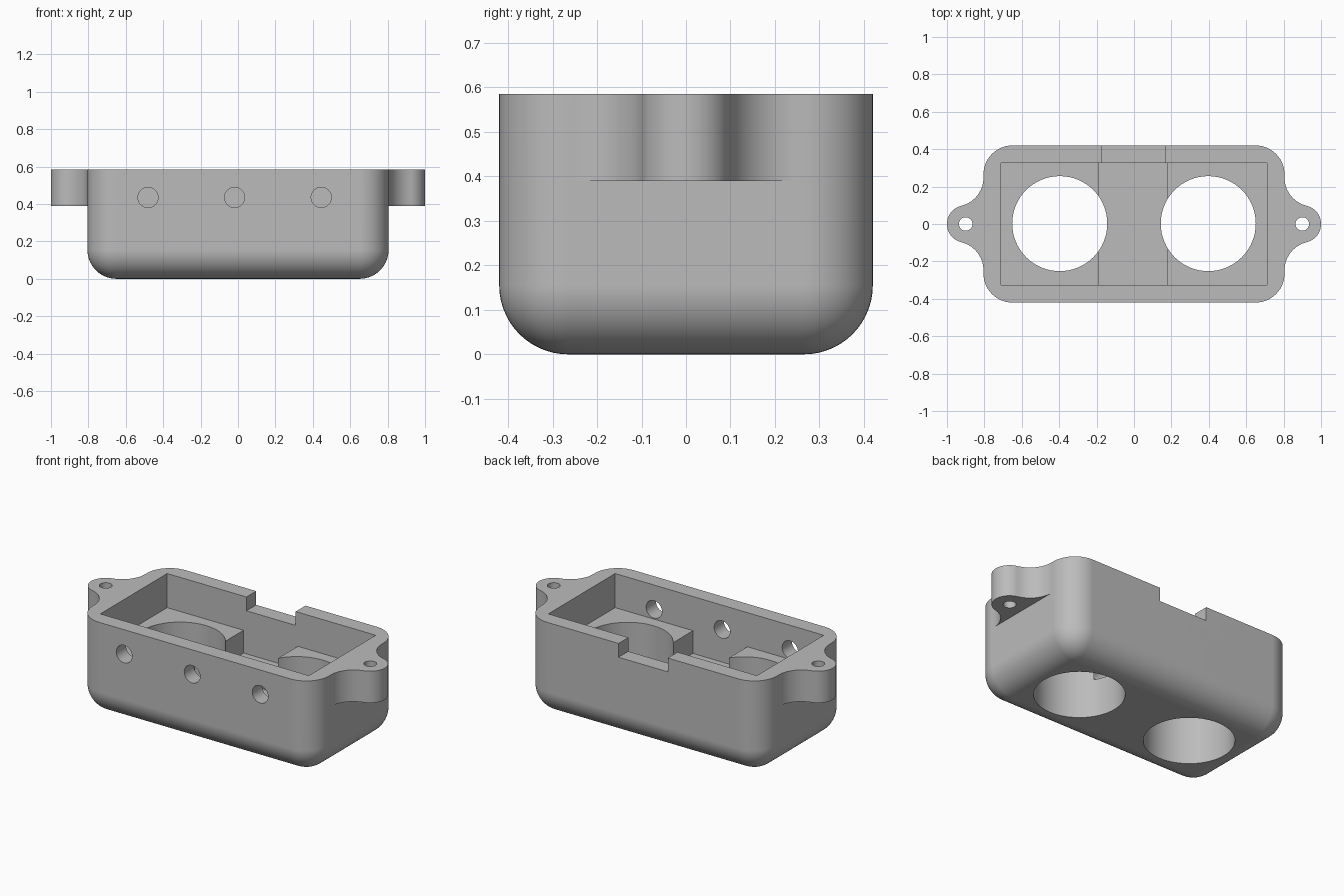
import bpy, bmesh
from math import pi, sin, cos, sqrt, atan2, radians
from mathutils import Matrix, Vector

if "Cube" in bpy.data.objects:
    bpy.data.objects.remove(bpy.data.objects["Cube"], do_unlink=True)

# Overall sizes
HALF_X, HALF_Y, TOP = 0.805, 0.42, 0.585
ROUND = 0.155
EAR_X, EAR_R, EAR_Z, FILLET = 0.9, 0.1, 0.39, 0.155

grey = bpy.data.materials.new("plain grey")
grey.use_nodes = True
colour = (0.5, 0.5, 0.5, 1)
grey.diffuse_color = colour
grey.node_tree.nodes["Principled BSDF"].inputs["Base Color"].default_value = colour


def finish(name, bm):
    bmesh.ops.recalc_face_normals(bm, faces=bm.faces)
    mesh = bpy.data.meshes.new(name)
    bm.to_mesh(mesh)
    bm.free()
    mesh.materials.append(grey)
    obj = bpy.data.objects.new(name, mesh)
    bpy.context.collection.objects.link(obj)
    return obj


def box_mesh(x0, x1, y0, y1, z0, z1):
    bm = bmesh.new()
    bmesh.ops.create_cube(bm, size=1)
    bmesh.ops.scale(bm, vec=(x1 - x0, y1 - y0, z1 - z0), verts=bm.verts)
    bmesh.ops.translate(bm, vec=((x0 + x1) / 2, (y0 + y1) / 2, (z0 + z1) / 2), verts=bm.verts)
    return bm


def cylinder(name, centre, radius, depth, along_y=False, sides=64):
    bm = bmesh.new()
    turn = Matrix.Rotation(pi / 2 if along_y else 0, 4, "X")
    bmesh.ops.create_cone(bm, cap_ends=True, segments=sides, radius1=radius, radius2=radius,
                          depth=depth, matrix=Matrix.Translation(centre) @ turn)
    return finish(name, bm)


def combine(target, tool, operation):
    mod = target.modifiers.new("combine", "BOOLEAN")
    mod.operation, mod.solver, mod.object = operation, "EXACT", tool
    tool.hide_render = True
    bpy.context.view_layer.objects.active = target
    bpy.ops.object.modifier_apply(modifier=mod.name)
    bpy.data.objects.remove(tool, do_unlink=True)


def mounting_ear(side):
    # Round tip blended into the end wall by two concave fillets
    cx = HALF_X + FILLET
    cy = sqrt((FILLET + EAR_R) ** 2 - (cx - EAR_X) ** 2)
    touch = atan2(cy, cx - EAR_X)
    steps = 14
    half = [(HALF_X - 0.05, cy)]
    for i in range(steps + 1):
        a = pi + touch * i / steps
        half.append((cx + FILLET * cos(a), cy + FILLET * sin(a)))
    for i in range(1, steps + 1):
        a = touch * (1 - i / steps)
        half.append((EAR_X + EAR_R * cos(a), EAR_R * sin(a)))
    outline = half + [(x, -y) for x, y in reversed(half[:-1])]
    bm = bmesh.new()
    face = bm.faces.new([bm.verts.new((side * x, y, EAR_Z)) for x, y in outline])
    rise = bmesh.ops.extrude_face_region(bm, geom=[face])["geom"]
    bmesh.ops.translate(bm, vec=(0, 0, TOP - EAR_Z),
                        verts=[v for v in rise if isinstance(v, bmesh.types.BMVert)])
    return finish("mounting_ear", bm)


# Housing body: box with rounded upright corners and rounded underside
bm = box_mesh(-HALF_X, HALF_X, -HALF_Y, HALF_Y, 0, TOP)
rounded = [e for e in bm.edges if any(v.co.z < 0.01 for v in e.verts)]
bmesh.ops.bevel(bm, geom=rounded, offset=ROUND, offset_type="OFFSET", segments=14,
                profile=0.5, affect="EDGES", clamp_overlap=False)
housing = finish("housing", bm)

# Mounting ears at both ends
for side in (-1, 1):
    combine(housing, mounting_ear(side), "UNION")

# Open cavity, deeper middle channel, and cable notch in the back wall
pockets = {
    "cavity_cutter": (-0.71, 0.71, -0.325, 0.325, 0.375, 0.8),
    "channel_cutter": (-0.19, 0.18, -0.325, 0.325, 0.235, 0.8),
    "notch_cutter": (-0.17, 0.165, 0.25, 0.6, 0.5, 0.8),
}
for name, limits in pockets.items():
    combine(housing, finish(name, box_mesh(*limits)), "DIFFERENCE")

# Two large openings through the floor and the screw holes in the ears
for side in (-1, 1):
    combine(housing, cylinder("floor_hole_cutter", (side * 0.397, 0.002, 0.2), 0.254, 1), "DIFFERENCE")
    combine(housing, cylinder("screw_hole_cutter", (side * EAR_X, 0, 0.5), 0.036, 1, sides=32), "DIFFERENCE")

# Three round holes in the front wall
for i in (-1, 0, 1):
    combine(housing, cylinder("front_hole_cutter", (-0.018 + i * 0.463, -0.4, 0.435), 0.054, 0.3,
                              along_y=True, sides=32), "DIFFERENCE")

# Smooth curved walls, crisp edges
bpy.ops.object.select_all(action="DESELECT")
housing.select_set(True)
bpy.context.view_layer.objects.active = housing
bpy.ops.object.shade_smooth_by_angle(angle=radians(30))
weighted = housing.modifiers.new("even_shading", "WEIGHTED_NORMAL")
weighted.keep_sharp = True
